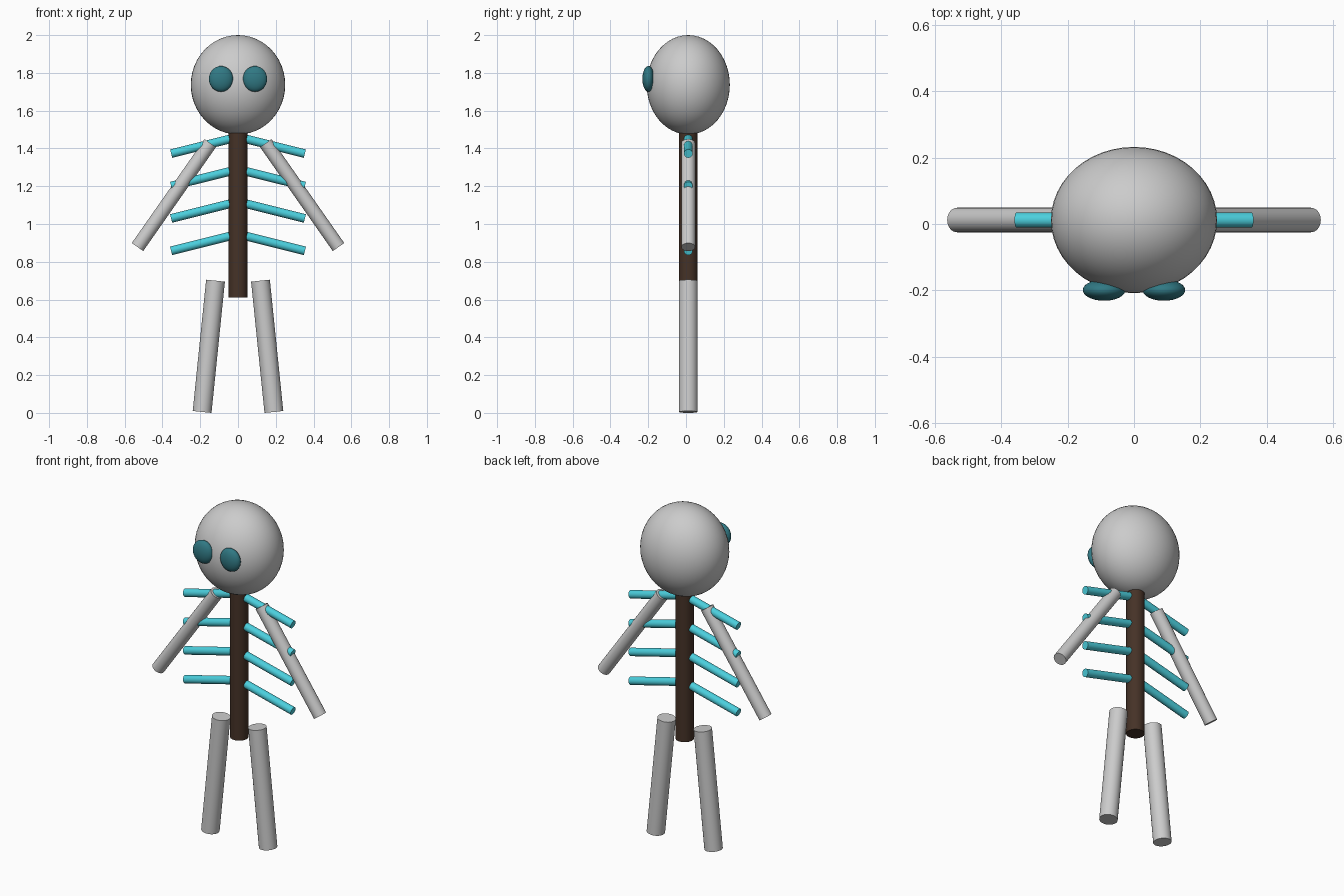
import bpy
from mathutils import Vector

if "Cube" in bpy.data.objects:
    bpy.data.objects.remove(bpy.data.objects["Cube"])

Y = 0.012  # body plane


def material(name, rgb):
    m = bpy.data.materials.new(name)
    m.diffuse_color = (*rgb, 1)
    m.use_nodes = True
    m.node_tree.nodes["Principled BSDF"].inputs["Base Color"].default_value = m.diffuse_color
    return m


cyan = material("cyan", (0.07, 0.62, 0.72))
teal = material("dark_teal", (0.03, 0.19, 0.23))
brown = material("brown", (0.06, 0.032, 0.02))


def finish(name, mat):
    ob = bpy.context.object
    ob.name = name
    if mat:
        ob.data.materials.append(mat)
    bpy.ops.object.shade_smooth_by_angle()
    return ob


def rod(name, a, b, radius, mat=None):
    """Cylinder between two (x, z) points in the body plane."""
    a, b = Vector((a[0], Y, a[1])), Vector((b[0], Y, b[1]))
    d = b - a
    bpy.ops.mesh.primitive_cylinder_add(
        vertices=32, radius=radius, depth=d.length, location=(a + b) / 2,
        rotation=d.to_track_quat('Z', 'Y').to_euler())
    return finish(name, mat)


def ellipsoid(name, loc, size, mat=None):
    bpy.ops.mesh.primitive_uv_sphere_add(segments=48, ring_count=24, radius=1, location=loc)
    bpy.context.object.scale = size
    bpy.ops.object.transform_apply(location=False, rotation=False, scale=True)
    return finish(name, mat)


# Head and spine
ellipsoid("head", (0, Y, 1.737), (0.25, 0.22, 0.263))
rod("spine", (0, 0.61), (0, 1.51), 0.05, brown)

# Paired parts
for side, s in (("right", 1), ("left", -1)):
    ellipsoid(f"{side}_eye", (s * 0.09, -0.199, 1.768), (0.064, 0.032, 0.068), teal)
    rod(f"{side}_arm", (s * 0.147, 1.428), (s * 0.532, 0.878), 0.037)
    rod(f"{side}_leg", (s * 0.119, 0.70), (s * 0.19, 0.005), 0.05)
    for i in range(4):
        z = 0.858 + 0.1715 * i
        rod(f"{side}_rib_{i + 1}", (s * 0.045, z + 0.077), (s * 0.354, z), 0.023, cyan)
